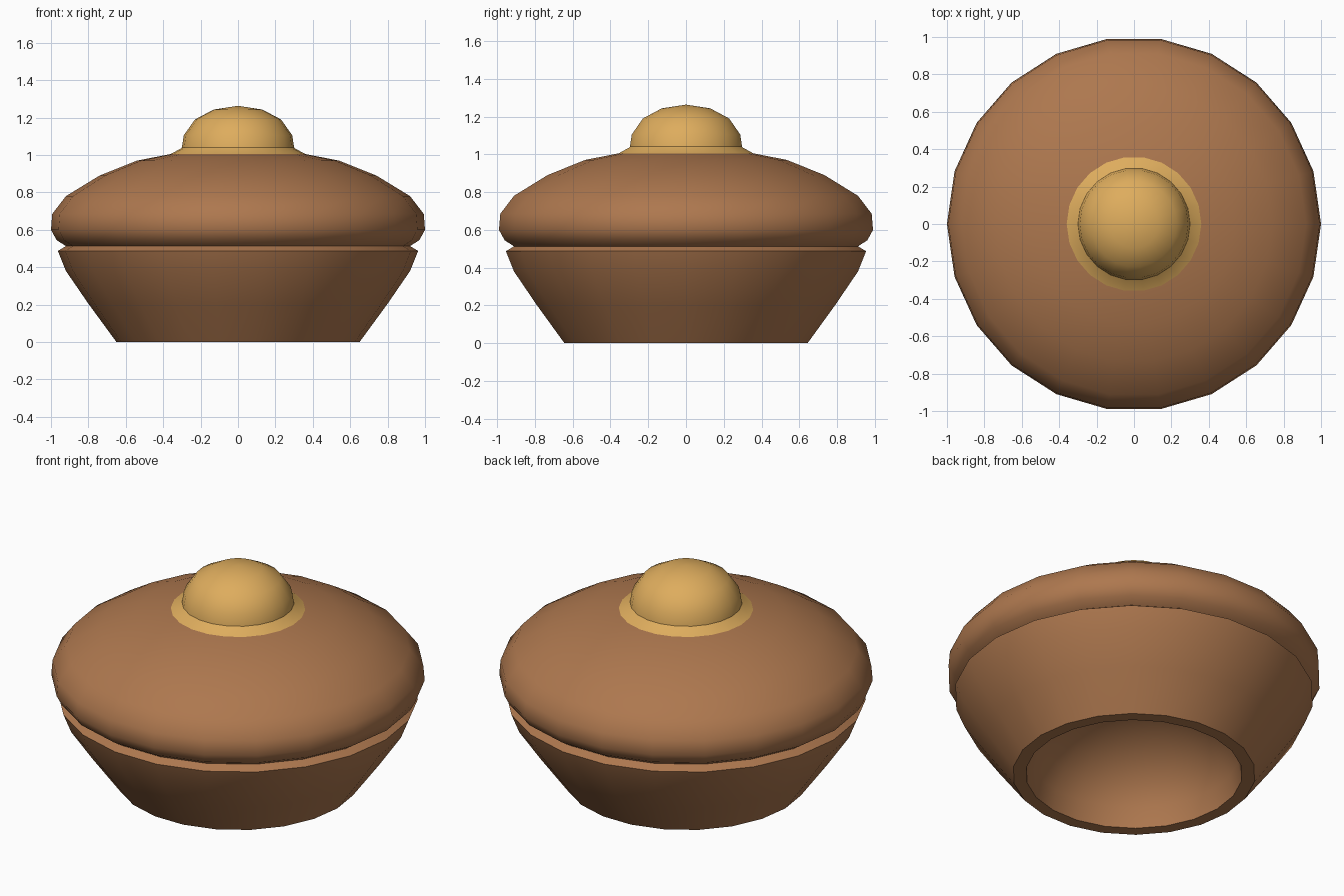
import bpy, bmesh, math

if "Cube" in bpy.data.objects:
    bpy.data.objects.remove(bpy.data.objects["Cube"])

SIDES = 22


def material(name, colour):
    m = bpy.data.materials.new(name)
    m.diffuse_color = (*colour, 1)
    m.use_nodes = True
    m.node_tree.nodes["Principled BSDF"].inputs["Base Color"].default_value = m.diffuse_color
    return m


brown = material("warm brown", (0.42, 0.186, 0.077))
gold = material("soft gold", (0.73, 0.415, 0.11))


def lathe(name, profile, mat):
    """Revolve (radius, height) points around z; radius 0 becomes a pole."""
    bm = bmesh.new()
    rings = []
    for r, z in profile:
        if r == 0:
            rings.append([bm.verts.new((0, 0, z))] * SIDES)
        else:
            rings.append([bm.verts.new((r * math.cos(2 * math.pi * i / SIDES),
                                        r * math.sin(2 * math.pi * i / SIDES), z))
                          for i in range(SIDES)])
    for a, b in zip(rings, rings[1:]):
        for i in range(SIDES):
            j = (i + 1) % SIDES
            bm.faces.new(dict.fromkeys((a[i], a[j], b[j], b[i])))
    mesh = bpy.data.meshes.new(name)
    bm.to_mesh(mesh)
    bm.free()
    mesh.materials.append(mat)
    ob = bpy.data.objects.new(name, mesh)
    bpy.context.collection.objects.link(ob)
    bpy.ops.object.select_all(action='DESELECT')
    ob.select_set(True)
    bpy.context.view_layer.objects.active = ob
    bpy.ops.object.shade_smooth_by_angle(angle=math.radians(35))
    return ob


# Domed recess in the underside
recess = [(0.58 * math.sin(math.pi / 12 * k), 0.45 * math.cos(math.pi / 12 * k))
          for k in range(6)]

# Body: recess, bottom rim, flared bowl, groove, lid
lathe("body", recess + [
    (0.58, 0), (0.65, 0), (0.80, 0.205), (0.92, 0.38), (0.963, 0.487),
    (0.92, 0.513), (0.97, 0.545), (1.0, 0.60), (0.993, 0.685),
    (0.92, 0.78), (0.74, 0.89), (0.54, 0.97), (0.36, 1.005)], brown)

# Sloped collar under the knob
lathe("collar", [(0.36, 1.005), (0.305, 1.035), (0.30, 1.04)], gold)

# Domed knob
lathe("knob", [(0.30, 1.04), (0.29, 1.105), (0.23, 1.19),
               (0.13, 1.243), (0, 1.263)], gold)
